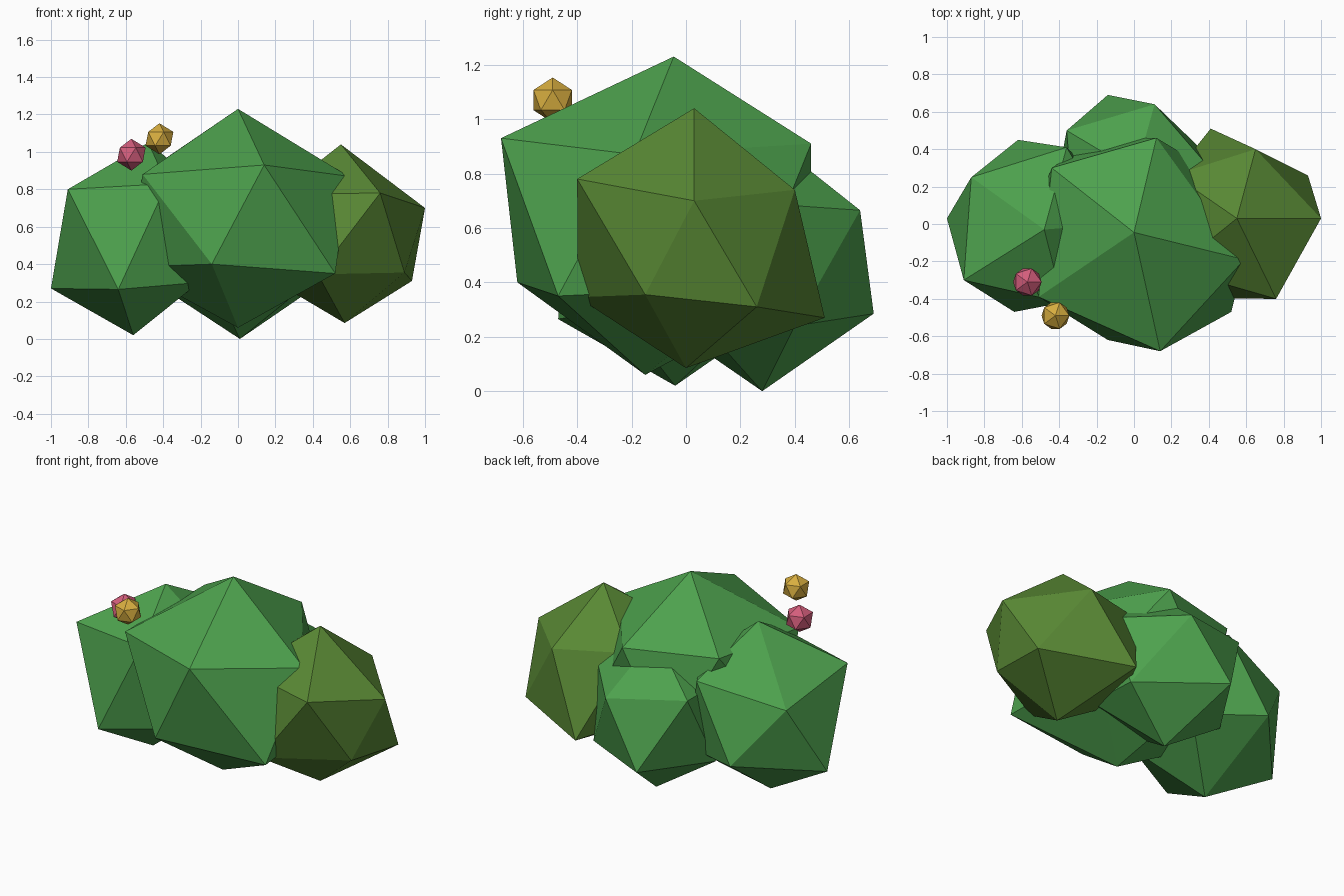
import bpy
import bmesh
from mathutils import Vector

cube = bpy.data.objects.get("Cube")
if cube:
    bpy.data.objects.remove(cube, do_unlink=True)


def make_material(name, color):
    material = bpy.data.materials.new(name)
    material.use_nodes = True
    rgba = (*color, 1)
    material.diffuse_color = rgba
    shader = material.node_tree.nodes["Principled BSDF"]
    shader.inputs["Base Color"].default_value = rgba
    shader.inputs["Roughness"].default_value = 0.9
    return material


leaf_green = make_material("leaf green", (0.075, 0.36, 0.075))
olive_green = make_material("olive green", (0.1, 0.25, 0.035))
flower_pink = make_material("flower pink", (0.65, 0.11, 0.2))
flower_gold = make_material("flower gold", (0.68, 0.42, 0.05))


def make_clump(name, material, center, radii, corners=()):
    """Flat icosahedron whose nearest vertex is pulled to each given corner."""
    bm = bmesh.new()
    bmesh.ops.create_icosphere(bm, subdivisions=1, radius=1)
    for vert in bm.verts:
        vert.co = Vector(center) + vert.co * Vector(radii)
    free = list(bm.verts)
    for corner in map(Vector, corners):
        nearest = min(free, key=lambda vert: (vert.co - corner).length)
        nearest.co = corner
        free.remove(nearest)
    bmesh.ops.recalc_face_normals(bm, faces=bm.faces[:])
    mesh = bpy.data.meshes.new(name)
    bm.to_mesh(mesh)
    bm.free()
    mesh.materials.append(material)
    clump = bpy.data.objects.new(name, mesh)
    bpy.context.collection.objects.link(clump)
    return clump


# Large middle clump
make_clump("main_foliage", leaf_green, (0, -0.1, 0.645), (0.66, 0.66, 0.585), [
    (0, -0.045, 1.23), (0, -0.15, 0.06),
    (0.14, -0.68, 0.93), (0.59, -0.19, 0.87), (0.12, 0.46, 0.91),
    (-0.44, 0.3, 0.93), (-0.51, -0.39, 0.88),
    (-0.14, -0.62, 0.4), (0.52, -0.47, 0.35),
])

# Clump on the -x side
make_clump("right_foliage", leaf_green, (-0.57, 0, 0.53), (0.5, 0.5, 0.51), [
    (-0.48, -0.03, 1.05), (-0.56, -0.04, 0.02),
    (-0.91, -0.3, 0.8), (-0.87, 0.25, 0.7), (-0.36, 0.41, 0.81),
    (-0.38, -0.42, 0.83),
    (-1, 0.03, 0.27), (-0.64, -0.47, 0.265), (-0.62, 0.45, 0.36),
])

# Olive clump on the +x side
make_clump("left_foliage", olive_green, (0.56, 0.01, 0.56), (0.48, 0.48, 0.48), [
    (0.55, 0.03, 1.04), (0.57, 0, 0.085),
    (1, 0.03, 0.7), (0.76, -0.4, 0.78), (0.65, 0.4, 0.74),
    (0.93, 0.26, 0.31), (0.89, -0.15, 0.355), (0.41, 0.51, 0.27),
])

# Small clump at the back
make_clump("back_foliage", leaf_green, (0.01, 0.28, 0.48), (0.46, 0.46, 0.47), [
    (0.01, 0.28, 0),
    (0.11, 0.64, 0.665), (-0.36, 0.5, 0.72),
    (-0.14, 0.69, 0.285), (0.36, 0.4, 0.24),
])

# Blossoms
make_clump("pink_blossom", flower_pink, (-0.57, -0.31, 0.985), [0.085] * 3)
make_clump("gold_blossom", flower_gold, (-0.42, -0.49, 1.07), [0.083] * 3)
